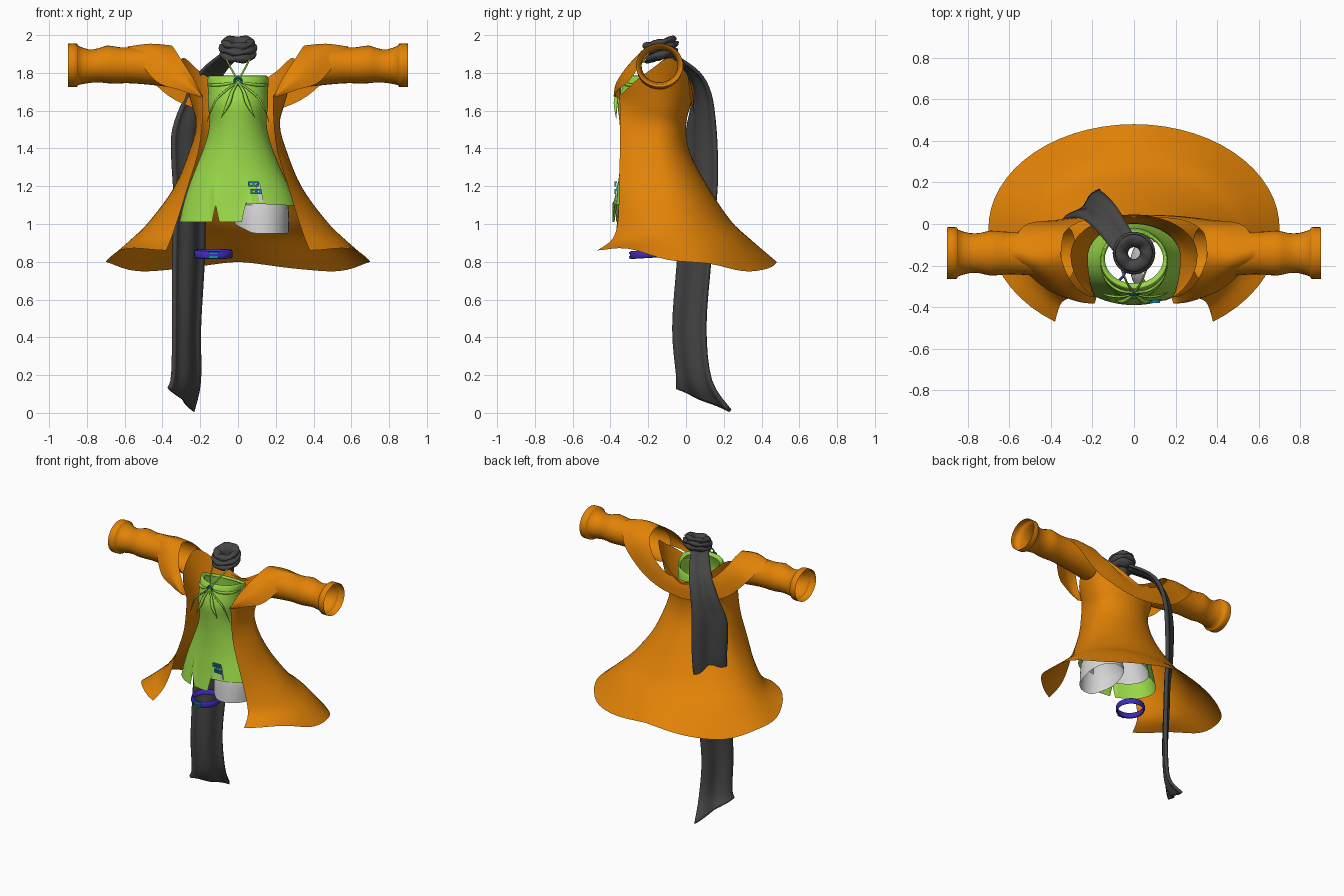
import bpy
import math
from mathutils import Vector as V

if "Cube" in bpy.data.objects:
    bpy.data.objects.remove(bpy.data.objects["Cube"])


def material(name, r, g, b):
    m = bpy.data.materials.new(name)
    m.use_nodes = True
    m.diffuse_color = (r, g, b, 1)
    m.node_tree.nodes["Principled BSDF"].inputs["Base Color"].default_value = (r, g, b, 1)
    return m


ORANGE = material("orange cloth", .76, .225, .002)
GREEN = material("green cloth", .32, .7, .065)
GREY = material("charcoal knit", .06, .06, .06)
WHITE = material("white cloth", .66, .66, .66)
PURPLE = material("purple band", .05, .025, .5)
BLUE = material("blue clip", .003, .28, .54)


def smooth(pts, n):
    """Catmull-Rom resampling, n steps per span."""
    out = []
    for i in range(len(pts) - 1):
        a, b, c, d = pts[max(i - 1, 0)], pts[i], pts[i + 1], pts[min(i + 2, len(pts) - 1)]
        for k in range(n):
            t = k / n
            out.append(.5 * (2 * b + (c - a) * t + (2 * a - 5 * b + 4 * c - d) * t * t
                             + (3 * b - a - 3 * c + d) * t ** 3))
    return out + [pts[-1]]


def loft(name, rows, mat, closed=False, n=4, thick=0):
    if n > 1:
        rows = list(zip(*[smooth(col, n) for col in zip(*rows)]))
    w = len(rows[0])
    faces = []
    for r in range(len(rows) - 1):
        for i in range(w if closed else w - 1):
            j = (i + 1) % w
            faces.append((r * w + i, r * w + j, r * w + w + j, r * w + w + i))
    me = bpy.data.meshes.new(name)
    me.from_pydata([p for row in rows for p in row], [], faces)
    me.materials.append(mat)
    for p in me.polygons:
        p.use_smooth = True
    ob = bpy.data.objects.new(name, me)
    bpy.context.collection.objects.link(ob)
    if thick:
        mod = ob.modifiers.new("thickness", 'SOLIDIFY')
        mod.thickness, mod.offset = thick, 0


def cord(name, pts, radii, mat, size):
    cu = bpy.data.curves.new(name, 'CURVE')
    cu.dimensions, cu.bevel_depth, cu.bevel_resolution = '3D', size, 1
    path = smooth([V(p) for p in pts], 5)
    sp = cu.splines.new('POLY')
    sp.points.add(len(path) - 1)
    widths = smooth([V((r, 0, 0)) for r in radii], 5)
    for q, p, r in zip(sp.points, path, widths):
        q.co, q.radius = (*p, 1), r.x
    sp.use_smooth = True
    cu.materials.append(mat)
    bpy.context.collection.objects.link(bpy.data.objects.new(name, cu))


def ring(cx, cy, z, rx, ry, count=32):
    return [V((cx + rx * math.cos(a), cy + ry * math.sin(a), z))
            for a in (math.tau * i / count for i in range(count))]


def mirrored(half):
    return half + [V((-p.x, p.y, p.z)) for p in reversed(half[:-1])]


def box(name, loc, size, mat, tilt=0):
    bpy.ops.mesh.primitive_cube_add(size=1, location=loc, rotation=(0, tilt, 0))
    ob = bpy.context.object
    ob.name, ob.scale = name, size
    ob.data.materials.append(mat)


def heights(*levels):
    return [v.x for v in smooth([V((h, 0, 0)) for h in levels], 24 // (len(levels) - 1))]


# Coat body: an open-fronted bell; heights, half width, centre y, front edge y, back y, front edge x
HEM = heights(.86, .87, .81, .79, .75, .765, .8)
TOP = heights(1.68, 1.79, 1.88, 1.79, 1.69)


def coat_row(z, rx, cy, ye, yb, xe):
    start = -math.acos(xe / rx)
    ry = (cy - ye) / -math.sin(start)
    half = []
    for i in range(25):
        a = start + (math.pi / 2 - start) * i / 24
        depth = ry if a < 0 else yb - cy
        half.append(V((rx * math.cos(a), cy + depth * math.sin(a), z[i])))
    return mirrored(half)


loft("coat_body", [coat_row(*r) for r in (
    (TOP, .305, -.15, -.355, .045, .185), ([1.63] * 25, .245, -.16, -.35, .025, .185),
    ([1.52] * 25, .222, -.16, -.35, 0, .19), ([1.38] * 25, .26, -.15, -.35, .02, .21),
    ([1.2] * 25, .335, -.12, -.355, .115, .265), ([1.02] * 25, .465, -.08, -.36, .235, .32),
    ([.92] * 25, .565, -.05, -.39, .34, .355), (HEM, .7, -.02, -.47, .48, .38))], ORANGE)

# Wide turned-down collar running from lapel to lapel across the back
inner = [(.18, -.35, 1.66), (.23, -.34, 1.76), (.3, -.28, 1.87), (.35, -.16, 1.945),
         (.34, -.05, 1.9), (.26, .01, 1.8), (.14, .03, 1.72), (0, .03, 1.7)]
outer = [(.2, -.375, 1.67), (.31, -.36, 1.71), (.44, -.3, 1.76), (.58, -.15, 1.94),
         (.53, -.01, 1.84), (.37, .02, 1.68), (.19, .04, 1.6), (0, .045, 1.57)]
inner, outer = (smooth([V(p) for p in e], 5) for e in (inner, outer))
middle = [(a + b) / 2 + V((0, .004 if a.y > -.1 else -.02, .012)) for a, b in zip(inner, outer)]
loft("coat_collar", [mirrored(e) for e in (inner, middle, outer)], ORANGE)

# Sleeves: x, radius, centre z, slant of the ring
for s, side in ((1, "left"), (-1, "right")):
    rows = []
    for x, r, cz, slant in ((.9, .115, 1.84, 0), (.853, .115, 1.84, 0), (.846, .104, 1.84, 0),
                            (.79, .089, 1.835, 0), (.74, .09, 1.84, 0), (.69, .1, 1.845, 0),
                            (.63, .096, 1.84, 0), (.56, .095, 1.84, 0), (.42, .105, 1.835, .02),
                            (.315, .112, 1.825, .035)):
        rows.append([V((s * (x + slant * math.sin(a)), -.14 + r * 1.08 * math.cos(a),
                        cz + r * math.sin(a))) for a in (math.tau * i / 32 for i in range(32))])
    loft(side + "_sleeve", rows, ORANGE, True, 2)


# Strapless dress with a ragged hem: z, half width, front y, back y
def dress_hem(p):
    if p.x > .04:
        return 1.11 - .05 * (p.x - .04)
    if p.y > -.1 and p.x > -.12:
        return 1.1
    if p.y < -.2 and abs(p.x + .115) < .014:
        return 1.1
    return 1.01


rows = []
for z, rx, yf, yb in ((1.765, .14, -.285, -.05), (1.785, .155, -.305, -.04), (1.765, .162, -.32, -.03),
                      (1.7, .158, -.345, -.02), (1.63, .16, -.36, -.02), (1.54, .15, -.352, -.02),
                      (1.43, .172, -.345, -.02), (1.3, .222, -.35, -.01), (1.2, .26, -.362, 0),
                      (1.1, .29, -.375, .01), (1.01, .31, -.39, .02)):
    row = ring(0, (yf + yb) / 2, z, rx, (yb - yf) / 2, 96)
    for p in row:
        if z > 1.65:
            p.z -= .07 * max(0, (p.y + .2) / .18)
        if z < 1.25:
            p.z = 1.25 - (1.25 - z) * (1.25 - dress_hem(p)) / .24
    rows.append(row)
loft("dress", rows, GREEN, True, 3)

# White shorts: hip band under the skirt and the leg, lower in front, below its short side
loft("shorts_hip", [ring(0, -.18, z, rx, ry) for z, rx, ry in ((1.28, .19, .15), (1.1, .25, .175))],
     WHITE, True)
leg = [ring(.125, -.2, z, rx, ry) for z, rx, ry in ((1.22, .09, .12), (1.1, .14, .155), (.95, .145, .17))]
for p in leg[-1]:
    p.z += .05 * max(0, (.08 - p.x) / .1) + .35 * max(0, p.y + .25)
loft("shorts_leg", leg, WHITE, True)

# Slit and clips on the skirt front
box("skirt_slit", (.115, -.367, 1.165), (.022, .008, .1), WHITE, -.2)
for i, (x, z) in enumerate(((.082, 1.212), (.095, 1.172))):
    for dz in (-.009, .009):
        box(f"skirt_clip_{i}", (x, -.372, z + dz), (.06, .014, .008), BLUE)
    for dx in (-.024, 0, .024):
        box(f"clip_bar_{i}", (x + dx, -.372, z), (.011, .014, .024), BLUE)

# Bow: knot ring, neck straps and drooping ribbons
bpy.ops.mesh.primitive_torus_add(location=(0, -.337, 1.755), rotation=(math.pi / 2, 0, 0),
                                 major_radius=.019, minor_radius=.006,
                                 major_segments=20, minor_segments=8)
bpy.context.object.name = "bow_ring"
bpy.context.object.data.materials.append(BLUE)
for s in (-1, 1):
    cord("neck_strap", [(0, -.33, 1.76), (s * .035, -.28, 1.82), (s * .065, -.2, 1.88)],
         (1, 1, 1), GREEN, .005)
    cord("long_ribbon", [(0, -.335, 1.75), (s * .06, -.35, 1.71), (s * .12, -.345, 1.65),
                         (s * .165, -.33, 1.54)], (.8, 1, 1, .3), GREEN, .006)
    cord("short_ribbon", [(0, -.335, 1.75), (s * .03, -.36, 1.7), (s * .05, -.372, 1.64),
                          (s * .09, -.37, 1.56)], (.5, 1, 1.3, .1), GREEN, .009)
    cord("bow_loop", [(0, -.33, 1.755), (s * .07, -.318, 1.74), (s * .13, -.27, 1.735),
                      (s * .16, -.2, 1.74)], (.5, 1, 1, .4), GREEN, .009)

# Thigh band, tilted, with a small front buckle
rows = [ring(-.13, -.195, z, r, r) for z, r in ((.823, .09), (.82, .098), (.83, .102), (.85, .102),
                                               (.862, .098), (.86, .09), (.823, .09))]
for p in (p for row in rows for p in row):
    p.z += .06 * (p.y + .2)
loft("thigh_band", rows, PURPLE, True, 1)
for z in (.824, .846):
    box("band_buckle", (-.13, -.298, z), (.055, .009, .012), BLUE)

# Scarf: bunched neck wrap, tilted forward and slightly wavy
rows = []
for k, (r, z) in enumerate(((.03, 1.9), (.03, 1.945), (.05, 1.972), (.083, 1.976), (.09, 1.957),
                            (.08, 1.945), (.1, 1.94), (.1, 1.922), (.08, 1.912), (.098, 1.905),
                            (.09, 1.88), (.052, 1.868), (.03, 1.9))):
    row = ring(0, -.14, z, r, r, 40)
    for i, p in enumerate(row):
        p.z += .25 * (p.y + .14) + .004 * math.sin(i * math.tau / 8 + k)
    rows.append(row)
loft("scarf_wrap", rows, GREY, True, 2)

# Scarf tail: one long flat ribbon given by its two edges
tail = [((-.08, -.15, 1.9), (0, -.06, 1.89)), ((-.2, -.01, 1.8), (-.075, .065, 1.8)),
        ((-.28, .03, 1.66), (-.125, .125, 1.69)), ((-.34, .005, 1.5), (-.155, .15, 1.53)),
        ((-.345, 0, 1.35), (-.16, .16, 1.35)), ((-.335, 0, 1.18), (-.165, .158, 1.18)),
        ((-.335, -.03, 1), (-.175, .14, 1)), ((-.34, -.045, .8), (-.18, .125, .8)),
        ((-.34, -.07, .45), (-.2, .1, .45)),
        ((-.345, -.05, .2), (-.2, .13, .17)), ((-.365, -.05, .13), (-.235, .235, .01))]
rows = []
for a, b in tail:
    a, b = V(a), V(b)
    fold = V((-.7, .7, 0))
    rows.append([a.lerp(b, i / 12) + fold * .01 * math.sin(i / 12 * math.tau * 1.5) for i in range(13)])
loft("scarf_tail", rows, GREY, thick=.02)
